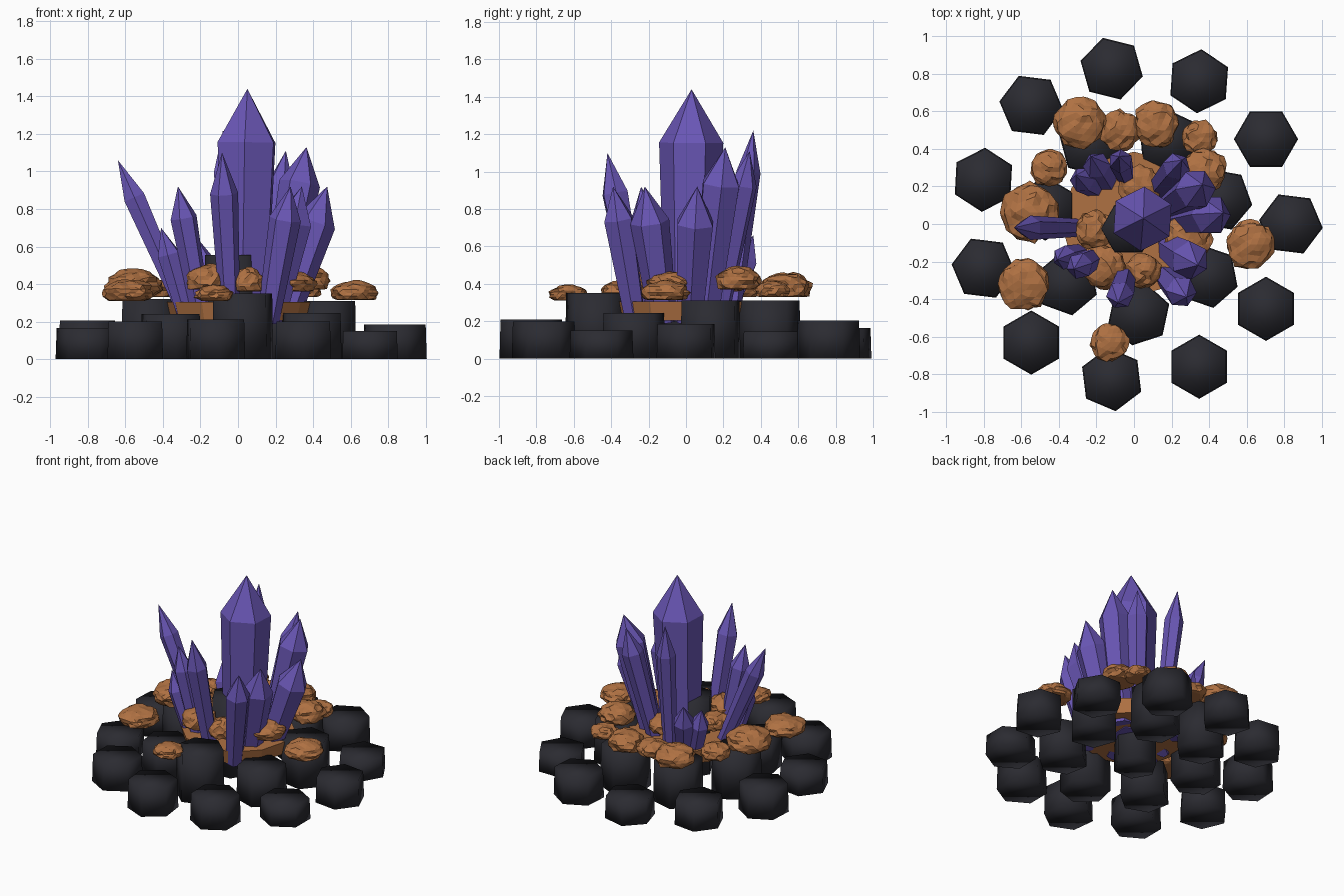
import bpy, bmesh, math, random
from mathutils import Vector, Matrix, noise

if "Cube" in bpy.data.objects:
    bpy.data.objects.remove(bpy.data.objects["Cube"])

random.seed(4)


def material(name, rgb):
    m = bpy.data.materials.new(name)
    m.diffuse_color = (*rgb, 1)
    m.use_nodes = True
    m.node_tree.nodes["Principled BSDF"].inputs["Base Color"].default_value = m.diffuse_color
    return m


BASALT = material("dark basalt", (0.024, 0.024, 0.031))
CRUST = material("orange crust", (0.43, 0.165, 0.055))
CRYSTAL = material("violet crystal", (0.142, 0.093, 0.46))


def finish(bm, name, mat, smooth=False):
    bmesh.ops.recalc_face_normals(bm, faces=bm.faces[:])
    for f in bm.faces:
        f.smooth = smooth
    me = bpy.data.meshes.new(name)
    bm.to_mesh(me)
    bm.free()
    me.materials.append(mat)
    ob = bpy.data.objects.new(name, me)
    bpy.context.collection.objects.link(ob)
    return ob


def column(name, x, y, r, h, rot):
    """Six-sided, slightly tapered column standing on the ground."""
    bm = bmesh.new()
    bmesh.ops.create_cone(bm, cap_ends=True, segments=6, radius1=r, radius2=r * 0.965, depth=h,
                          matrix=Matrix.Translation((x, y, h / 2)) @ Matrix.Rotation(math.radians(rot + 30), 4, 'Z'))
    finish(bm, name, BASALT, smooth=True)


def crystal(name, base, tip, r, shoulder, rot, foot=0.7):
    """Hexagonal shaft from base to tip, widest at the shoulder fraction."""
    base, tip = Vector(base), Vector(tip)
    axis = tip - base
    spin = axis.to_track_quat('Z', 'Y').to_matrix() @ Matrix.Rotation(math.radians(rot), 3, 'Z')
    bm = bmesh.new()
    rings = []
    for t, rr in ((0, r * foot), (shoulder, r)):
        rings.append([bm.verts.new(base + axis * t + spin @ Vector(
            (rr * math.cos(k * math.pi / 3), rr * math.sin(k * math.pi / 3), 0))) for k in range(6)])
    apex = bm.verts.new(tip)
    bm.faces.new(rings[0])
    for k in range(6):
        n = (k + 1) % 6
        bm.faces.new((rings[0][k], rings[0][n], rings[1][n], rings[1][k]))
        bm.faces.new((rings[1][k], rings[1][n], apex))
    finish(bm, name, CRYSTAL)


def crust(name, x, y, r, z0, z1):
    """Lumpy, flat-bottomed mineral nodule."""
    bm = bmesh.new()
    bmesh.ops.create_icosphere(bm, subdivisions=3, radius=1)
    off = Vector((random.uniform(0, 50), random.uniform(0, 50), 7))
    h = z1 - z0
    for v in bm.verts:
        p = v.co * (0.93 + 0.2 * noise.noise(v.co * 2.6 + off))
        v.co = (x + p.x * r, y + p.y * r, max(z0, z0 + h * (0.36 + 0.64 * p.z)))
    finish(bm, name, CRUST)


# Outer ring of low columns: (height, rotation), anticlockwise from +x
outer = [(0.185, 23), (0.145, 30), (0.205, -4), (0.165, 16), (0.18, 23), (0.205, -3),
         (0.165, 23), (0.2, 0), (0.21, 7), (0.2, 0), (0.15, 0)]
for i, (h, rot) in enumerate(outer):
    a = math.tau * i / 11
    column(f"outer_column_{i + 1}", 0.836 * math.cos(a), 0.836 * math.sin(a), 0.171, h, rot - 30)

# Inner ring of taller columns
inner = [(0.35, -12), (0.245, 11), (0.31, 20), (0.31, 5), (0.3, 15), (0.32, 0), (0.24, 10)]
for i, (h, rot) in enumerate(inner):
    a = math.radians(-87) + math.tau * i / 7
    column(f"inner_column_{i + 1}", 0.48 * math.cos(a), 0.48 * math.sin(a), 0.171, h, rot - 30)

# Central column behind the crystals
column("centre_column", -0.03, -0.025, 0.15, 0.555, 0)

# Crust bed the crystals grow from
bm = bmesh.new()
bmesh.ops.create_cone(bm, cap_ends=True, segments=12, radius1=0.36, radius2=0.385, depth=0.1,
                      matrix=Matrix.Translation((0, 0, 0.255)))
finish(bm, "crust_bed", CRUST)

# Crust nodules: x, y, radius, bottom, top
nodules = [
    (-0.29, 0.54, 0.145, 0.33, 0.47), (-0.075, 0.5, 0.115, 0.33, 0.43), (0.12, 0.53, 0.13, 0.33, 0.46),
    (0.35, 0.46, 0.1, 0.33, 0.42), (0.37, 0.28, 0.13, 0.37, 0.5), (-0.455, 0.3, 0.105, 0.33, 0.43),
    (-0.555, 0.06, 0.165, 0.34, 0.48), (-0.585, -0.32, 0.145, 0.31, 0.43), (-0.13, -0.63, 0.108, 0.31, 0.40),
    (0.62, -0.11, 0.135, 0.315, 0.42), (0.29, -0.08, 0.135, 0.36, 0.47), (0.05, -0.25, 0.1, 0.36, 0.49),
    (-0.16, -0.23, 0.125, 0.37, 0.51), (-0.21, -0.03, 0.11, 0.36, 0.47), (0.03, 0.2, 0.12, 0.36, 0.48),
]
for i, n in enumerate(nodules):
    crust(f"crust_nodule_{i + 1}", *n)

# Main crystal
crystal("main_crystal", (0.03, 0.02, 0.2), (0.05, 0.03, 1.44), 0.172, 0.77, 90, 0.78)

# Surrounding crystals: base x, y; tip x, y, z; radius; shoulder; rotation
shards = [
    (-0.26, -0.02, -0.64, -0.02, 1.06, 0.065, 0.77, 0),
    (-0.19, -0.17, -0.32, -0.24, 0.92, 0.072, 0.77, 15),
    (-0.27, -0.15, -0.41, -0.19, 0.70, 0.065, 0.72, 40),
    (-0.04, -0.25, -0.085, -0.42, 1.10, 0.075, 0.76, 20),
    (0.16, -0.27, 0.28, -0.39, 0.92, 0.085, 0.76, 10),
    (0.18, -0.12, 0.34, -0.22, 0.92, 0.105, 0.74, 35),
    (0.24, 0.02, 0.475, 0.06, 0.92, 0.11, 0.73, 20),
    (0.19, 0.1, 0.365, 0.21, 1.13, 0.11, 0.79, 0),
    (0.11, 0.17, 0.255, 0.34, 1.11, 0.075, 0.8, 25),
    (-0.04, 0.24, -0.08, 0.36, 1.22, 0.065, 0.78, 10),
    (-0.13, 0.2, -0.23, 0.36, 0.66, 0.075, 0.7, 30),
    (-0.19, 0.18, -0.31, 0.26, 0.62, 0.07, 0.7, 5),
]
for i, (bx, by, tx, ty, tz, r, s, rot) in enumerate(shards):
    crystal(f"crystal_shard_{i + 1}", (bx, by, 0.2), (tx, ty, tz), r, s, rot)
